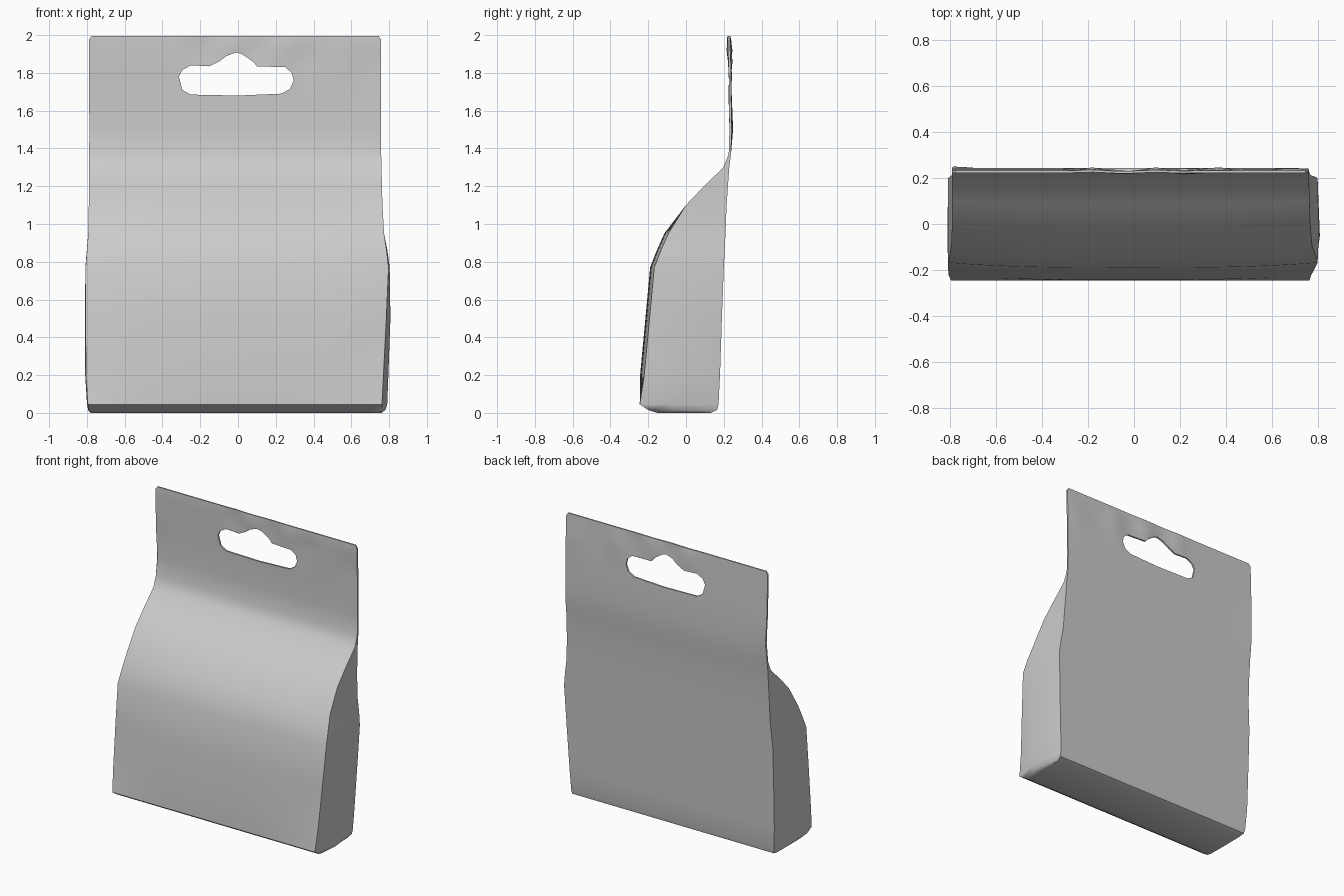
import bpy, bmesh, math

if "Cube" in bpy.data.objects:
    bpy.data.objects.remove(bpy.data.objects["Cube"])

foil = bpy.data.materials.new("light_grey_foil")
foil.diffuse_color = (0.6, 0.6, 0.6, 1)
foil.use_nodes = True
foil.node_tree.nodes["Principled BSDF"].inputs["Base Color"].default_value = foil.diffuse_color


def make_object(name, bm):
    bmesh.ops.recalc_face_normals(bm, faces=bm.faces[:])
    mesh = bpy.data.meshes.new(name)
    bm.to_mesh(mesh)
    bm.free()
    mesh.materials.append(foil)
    ob = bpy.data.objects.new(name, mesh)
    bpy.context.collection.objects.link(ob)
    return ob


# Pouch sections: height, front y, back y, left x, right x, side bulge
LEVELS = [
    (0.00, -0.15, 0.13, -0.78, 0.75, 0.01),
    (0.015, -0.20, 0.165, -0.79, 0.76, 0.02),
    (0.045, -0.245, 0.172, -0.795, 0.762, 0.028),
    (0.20, -0.243, 0.18, -0.805, 0.77, 0.026),
    (0.50, -0.215, 0.19, -0.807, 0.785, 0.022),
    (0.77, -0.19, 0.20, -0.807, 0.797, 0.006),
    (0.86, -0.155, 0.205, -0.80, 0.787, 0.004),
    (0.95, -0.115, 0.209, -0.793, 0.773, 0.0),
    (1.10, 0.00, 0.215, -0.79, 0.765, 0.0),
    (1.20, 0.095, 0.222, -0.79, 0.762, 0.0),
    (1.30, 0.198, 0.229, -0.79, 0.76, 0.0),
    (1.37, 0.226, 0.238, -0.79, 0.758, 0.0),
    (1.50, 0.230, 0.242, -0.785, 0.758, 0.0),
    (1.66, 0.231, 0.243, -0.79, 0.758, 0.0),
    (1.78, 0.226, 0.238, -0.79, 0.758, 0.0),
    (1.86, 0.224, 0.236, -0.79, 0.758, 0.0),
    (1.92, 0.222, 0.234, -0.79, 0.758, 0.0),
    (1.975, 0.221, 0.233, -0.79, 0.758, 0.0),
    (1.995, 0.222, 0.232, -0.775, 0.745, 0.0),
]
# Crumples pressed into the hanging tab: x, z, depth
DENTS = [(-0.18, 1.93, 0.012), (-0.05, 1.94, -0.008), (0.10, 1.92, 0.012),
         (0.22, 1.92, -0.008), (0.36, 1.88, 0.012), (0.68, 1.82, 0.010),
         (-0.77, 1.50, 0.008), (0.72, 1.66, -0.006)]
COLS = 28


def crumple(x, z):
    return sum(d * math.exp(-((x - a) ** 2 + (z - b) ** 2) / 0.003)
               for a, b, d in DENTS)


bm = bmesh.new()
rings = []
for z, yf, yb, xl, xr, bulge in LEVELS:
    xs = [xl + (xr - xl) * i / COLS for i in range(COLS + 1)]
    ym = yf + (yb - yf) * 0.4
    pts = []
    for i, x in enumerate(xs):
        # front corners fall back slightly on the filled part
        edge = abs(2 * i / COLS - 1) ** 3
        y = yf + (0.022 * edge if 0.1 < z < 1.0 else 0)
        pts.append((x, y + crumple(x, z), z))
    pts.append((xr + bulge, ym, z))
    pts += [(x, yb + crumple(x, z), z) for x in reversed(xs)]
    pts.append((xl - bulge * 0.15, ym, z))
    rings.append([bm.verts.new(p) for p in pts])
for a, b in zip(rings, rings[1:]):
    for i in range(len(a)):
        j = (i + 1) % len(a)
        bm.faces.new((a[i], a[j], b[j], b[i]))
bm.faces.new(rings[0])
# top seam closed by strips across the thickness
top, n = rings[-1], len(rings[-1])
for i in range(COLS):
    bm.faces.new((top[i], top[i + 1], top[n - 3 - i], top[n - 2 - i]))
bm.faces.new((top[COLS], top[COLS + 1], top[COLS + 2]))
bm.faces.new((top[n - 2], top[n - 1], top[0]))
pouch = make_object("pouch", bm)

# Hanger hole cutter
HOLE = [(-0.313, 1.78), (-0.295, 1.71), (-0.25, 1.685), (0, 1.68),
        (0.23, 1.69), (0.275, 1.715), (0.295, 1.76), (0.285, 1.80),
        (0.25, 1.83), (0.10, 1.835), (0.08, 1.86), (0.02, 1.90),
        (-0.01, 1.908), (-0.06, 1.89), (-0.10, 1.86), (-0.15, 1.835),
        (-0.25, 1.84), (-0.295, 1.815)]
bm = bmesh.new()
face = bm.faces.new([bm.verts.new((x, 0.1, z)) for x, z in HOLE])
ext = bmesh.ops.extrude_face_region(bm, geom=[face])
bmesh.ops.translate(bm, vec=(0, 0.3, 0),
                    verts=[v for v in ext["geom"] if isinstance(v, bmesh.types.BMVert)])
cutter = make_object("hole_cutter", bm)
cutter.hide_render = True

cut = pouch.modifiers.new("hanger_hole", "BOOLEAN")
cut.operation = "DIFFERENCE"
cut.solver = "EXACT"
cut.object = cutter
bpy.context.view_layer.objects.active = pouch
pouch.select_set(True)
cutter.select_set(False)
bpy.ops.object.modifier_apply(modifier=cut.name)
bpy.data.objects.remove(cutter)
bpy.ops.object.shade_smooth_by_angle(angle=math.radians(40))
